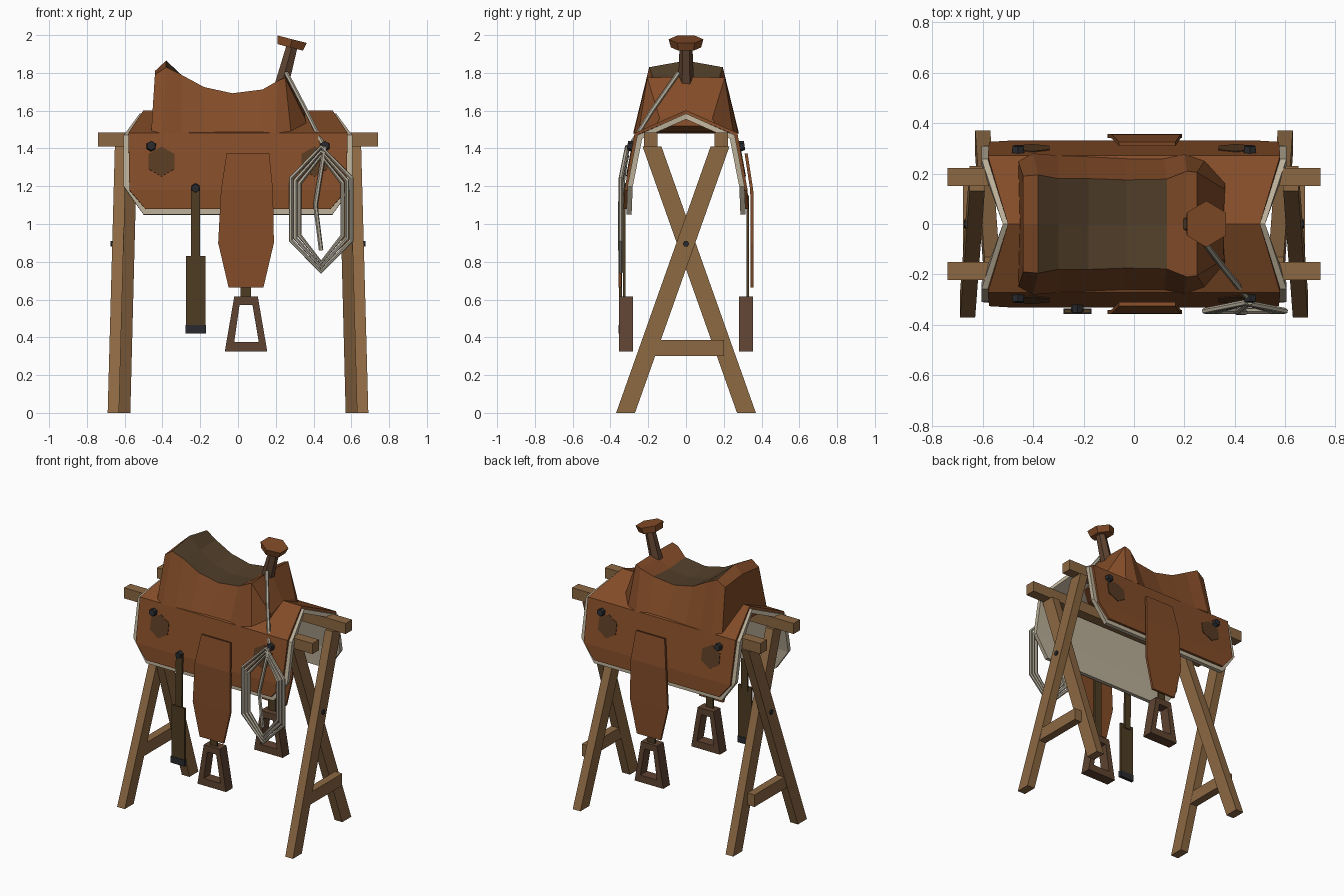
import bpy, bmesh, math
from mathutils import Vector

if "Cube" in bpy.data.objects:
    bpy.data.objects.remove(bpy.data.objects["Cube"])


def material(name, hex_code):
    lin = []
    for i in (0, 2, 4):
        c = int(hex_code[i:i + 2], 16) / 255
        lin.append(c / 12.92 if c <= 0.04045 else ((c + 0.055) / 1.055) ** 2.4)
    m = bpy.data.materials.new(name)
    m.use_nodes = True
    m.diffuse_color = (*lin, 1)
    m.node_tree.nodes["Principled BSDF"].inputs["Base Color"].default_value = (*lin, 1)
    return m


LEATHER = material("saddle leather", "834C28")
SEAT = material("dark seat leather", "523F2A")
PATCH = material("patch leather", "583A22")
STIRRUP = material("stirrup brown", "5E4331")
STRAP = material("strap leather", "4E3C22")
WOOD = material("wood", "8C6842")
WOOL = material("cream wool", "BBAF98")
ROPE = material("rope", "B2AA98")
IRON = material("dark iron", "292A2E")


def mesh_object(name, verts, faces, *mats, fix=True):
    me = bpy.data.meshes.new(name)
    me.from_pydata([tuple(v) for v in verts], [], faces)
    if fix:
        bm = bmesh.new()
        bm.from_mesh(me)
        bmesh.ops.recalc_face_normals(bm, faces=bm.faces)
        bm.to_mesh(me)
        bm.free()
    for m in mats:
        me.materials.append(m)
    ob = bpy.data.objects.new(name, me)
    bpy.context.collection.objects.link(ob)
    return ob


def loft(name, rings, *mats):
    """Closed solid through rings of equal point count."""
    n = len(rings[0])
    verts = [p for r in rings for p in r]
    faces = [(i * n + j, i * n + (j + 1) % n, (i + 1) * n + (j + 1) % n, (i + 1) * n + j)
             for i in range(len(rings) - 1) for j in range(n)]
    faces += [tuple(range(n)), tuple(range(len(verts) - n, len(verts)))]
    return mesh_object(name, verts, faces, *mats)


def bar(name, mat, a, b, hx, hy):
    """Sheared bar with level ends."""
    corners = ((-1, -1), (1, -1), (1, 1), (-1, 1))
    return loft(name, [[(c[0] + i * hx, c[1] + j * hy, c[2]) for i, j in corners]
                       for c in (a, b)], mat)


def prism(name, mat, a, b, ra, rb, n=6):
    """Many-sided cylinder from a to b, one point facing y."""
    a, b = Vector(a), Vector(b)
    q = Vector((0, 0, 1)).rotation_difference(b - a)
    rings = []
    for c, r in ((a, ra), (b, rb)):
        rings.append([c + q @ Vector((r * math.sin(k * math.tau / n),
                                      r * math.cos(k * math.tau / n), 0)) for k in range(n)])
    return loft(name, rings, mat)


def sheet(name, mat, rows, thick):
    """Thick sheet through rows of (y, z, x_min, x_max), thickened inward."""
    verts = [(x, y, z) for y, z, x0, x1 in rows for x in (x0, x1)]
    faces = [(2 * i, 2 * i + 1, 2 * i + 3, 2 * i + 2) for i in range(len(rows) - 1)]
    ob = mesh_object(name, verts, faces, mat, fix=False)
    mod = ob.modifiers.new("thickness", "SOLIDIFY")
    mod.thickness, mod.offset, mod.use_even_offset = thick, -1, True
    return ob


def draped(name, mat, half, thick):
    """Sheet hung over the ridge; half runs from the ridge to the hem."""
    rows = [(-y, z, -x, x) for y, z, x in reversed(half)] + [(y, z, -x, x) for y, z, x in half[1:]]
    return sheet(name, mat, rows, thick)


def side_sheet(name, mat, rows, thick, s):
    """Sheet hanging on one side; rows run bottom to top."""
    rows = [(s * y, z, a, b) for y, z, a, b in rows]
    return sheet(name, mat, rows if s < 0 else rows[::-1], thick)


def rope(name, points, closed=False):
    cu = bpy.data.curves.new(name, "CURVE")
    cu.dimensions = "3D"
    cu.bevel_depth, cu.bevel_resolution, cu.use_fill_caps = 0.012, 1, True
    sp = cu.splines.new("POLY")
    sp.points.add(len(points) - 1)
    for p, co in zip(sp.points, points):
        p.co = (*co, 1)
    sp.use_cyclic_u, sp.use_smooth = closed, False
    cu.materials.append(ROPE)
    ob = bpy.data.objects.new(name, cu)
    bpy.context.collection.objects.link(ob)


# Wooden stand: two rails, crossed legs, braces and pivot bolts
for s, side in ((-1, "front"), (1, "back")):
    bar(f"{side}_rail", WOOD, (0, s * 0.186, 1.41), (0, s * 0.186, 1.485), 0.74, 0.036)
for s, end in ((-1, "right"), (1, "left")):
    bar(f"{end}_outer_leg", WOOD, (s * 0.66, -0.32, 0), (s * 0.622, 0.18, 1.41), 0.03, 0.05)
    bar(f"{end}_inner_leg", WOOD, (s * 0.60, 0.32, 0), (s * 0.564, -0.18, 1.41), 0.03, 0.05)
    bar(f"{end}_brace", WOOD, (s * 0.65, 0, 0.30), (s * 0.65, 0, 0.385), 0.028, 0.2)
    prism(f"{end}_bolt", IRON, (s * 0.62, 0, 0.895), (s * 0.675, 0, 0.895), 0.017, 0.017)

# Blanket and leather skirt
draped("blanket", WOOL, [(0, 1.585, 0.52), (0.258, 1.47, 0.605),
                         (0.31, 1.2, 0.605), (0.316, 1.05, 0.5)], 0.028)
draped("skirt", LEATHER, [(0, 1.602, 0.5), (0.272, 1.482, 0.58),
                          (0.326, 1.18, 0.575), (0.331, 1.08, 0.49)], 0.016)

# Saddle body: x, y, z of the base edge, then x, y, z of the rim and z of the middle
stations = [
    (-0.46, 0.25, 1.48, -0.44, 0.19, 1.79, 1.81),
    (-0.40, 0.28, 1.48, -0.38, 0.195, 1.83, 1.865),
    (-0.30, 0.272, 1.48, -0.30, 0.18, 1.79, 1.785),
    (-0.18, 0.268, 1.48, -0.18, 0.18, 1.725, 1.715),
    (-0.03, 0.262, 1.48, -0.03, 0.175, 1.692, 1.68),
    (0.12, 0.262, 1.48, 0.13, 0.178, 1.712, 1.70),
    (0.20, 0.276, 1.48, 0.21, 0.21, 1.758, 1.755),
    (0.28, 0.25, 1.49, 0.25, 0.205, 1.775, 1.78),
    (0.365, 0.16, 1.52, 0.355, 0.14, 1.56, 1.60),
]
body = loft("saddle_body", [[(bx, -by, bz), (tx, -ty, tz), (tx, 0, mz), (tx, ty, tz), (bx, by, bz)]
                            for bx, by, bz, tx, ty, tz, mz in stations], LEATHER, SEAT)
for f in body.data.polygons:
    if -0.38 < f.center.x < 0.13 and f.normal.z > 0.6:
        f.material_index = 1

# Horn
prism("horn_neck", STIRRUP, (0.232, 0, 1.74), (0.287, 0, 1.945), 0.042, 0.034)
prism("horn_cap", LEATHER, (0.276, 0, 1.935), (0.287, 0, 1.978), 0.08, 0.092)

# Fenders, stirrups, knobs and patches on both sides
frame_outer = [(-0.07, 0.325), (0.155, 0.325), (0.105, 0.615), (-0.02, 0.615)]
frame_inner = [(-0.02, 0.375), (0.11, 0.375), (0.077, 0.57), (0.008, 0.57)]
for s, side in ((-1, "front"), (1, "back")):
    side_sheet(f"{side}_fender", LEATHER, [
        (0.358, 0.665, -0.05, 0.135), (0.358, 0.9, -0.105, 0.19),
        (0.356, 1.18, -0.09, 0.185), (0.326, 1.375, -0.06, 0.165)], 0.016, s)
    side_sheet(f"{side}_stirrup_leather", STRAP, [
        (0.333, 0.6, 0.012, 0.068), (0.333, 1.15, 0.012, 0.068)], 0.012, s)

    loops = [[(x, s * y, z) for x, z in pts] for pts, y in
             ((frame_outer, 0.28), (frame_outer, 0.355), (frame_inner, 0.355), (frame_inner, 0.28))]
    faces = [(i * 4 + j, i * 4 + (j + 1) % 4, (i + 1) % 4 * 4 + (j + 1) % 4, (i + 1) % 4 * 4 + j)
             for i in range(4) for j in range(4)]
    mesh_object(f"{side}_stirrup", [p for l in loops for p in l], faces, STIRRUP)

    for e, end in ((-1, "rear"), (1, "fore")):
        prism(f"{side}_{end}_knob", IRON, (e * 0.46, s * 0.275, 1.41),
              (e * 0.46, s * 0.31, 1.415), 0.03, 0.024)
        prism(f"{side}_{end}_patch", PATCH, (e * 0.405, s * 0.296, 1.33),
              (e * 0.405, s * 0.303, 1.3313), 0.08, 0.08)

# Hanging strap with a wide pad and iron tip
side_sheet("hanging_strap", STRAP, [(0.347, 0.8, -0.25, -0.2), (0.34, 1.19, -0.25, -0.2)], 0.014, -1)
side_sheet("strap_pad", STRAP, [(0.354, 0.45, -0.275, -0.172), (0.354, 0.83, -0.275, -0.172)], 0.014, -1)
bar("strap_tip", IRON, (-0.224, -0.347, 0.42), (-0.224, -0.347, 0.465), 0.055, 0.011)
prism("strap_knob", IRON, (-0.225, -0.32, 1.19), (-0.225, -0.352, 1.19), 0.026, 0.022)

# Rope line from the horn, coil and loose end
rope("rope_line", [(0.255, -0.04, 1.80), (0.36, -0.18, 1.6), (0.455, -0.297, 1.41)])
for k in range(3):
    w, h, m = 0.16 - 0.023 * k, 0.33 - 0.024 * k, 0.165 - 0.013 * k
    coil = [(0, h), (w, m), (w, -m), (0, -h), (-w, -m), (-w, m)]
    rope(f"rope_coil_{k + 1}", [(0.44 + x, -0.312 if z == h else -0.345, 1.078 + z)
                                for x, z in coil], closed=True)
rope("rope_loose_end", [(0.46, -0.31, 1.41), (0.41, -0.35, 1.1), (0.44, -0.35, 0.86)])
